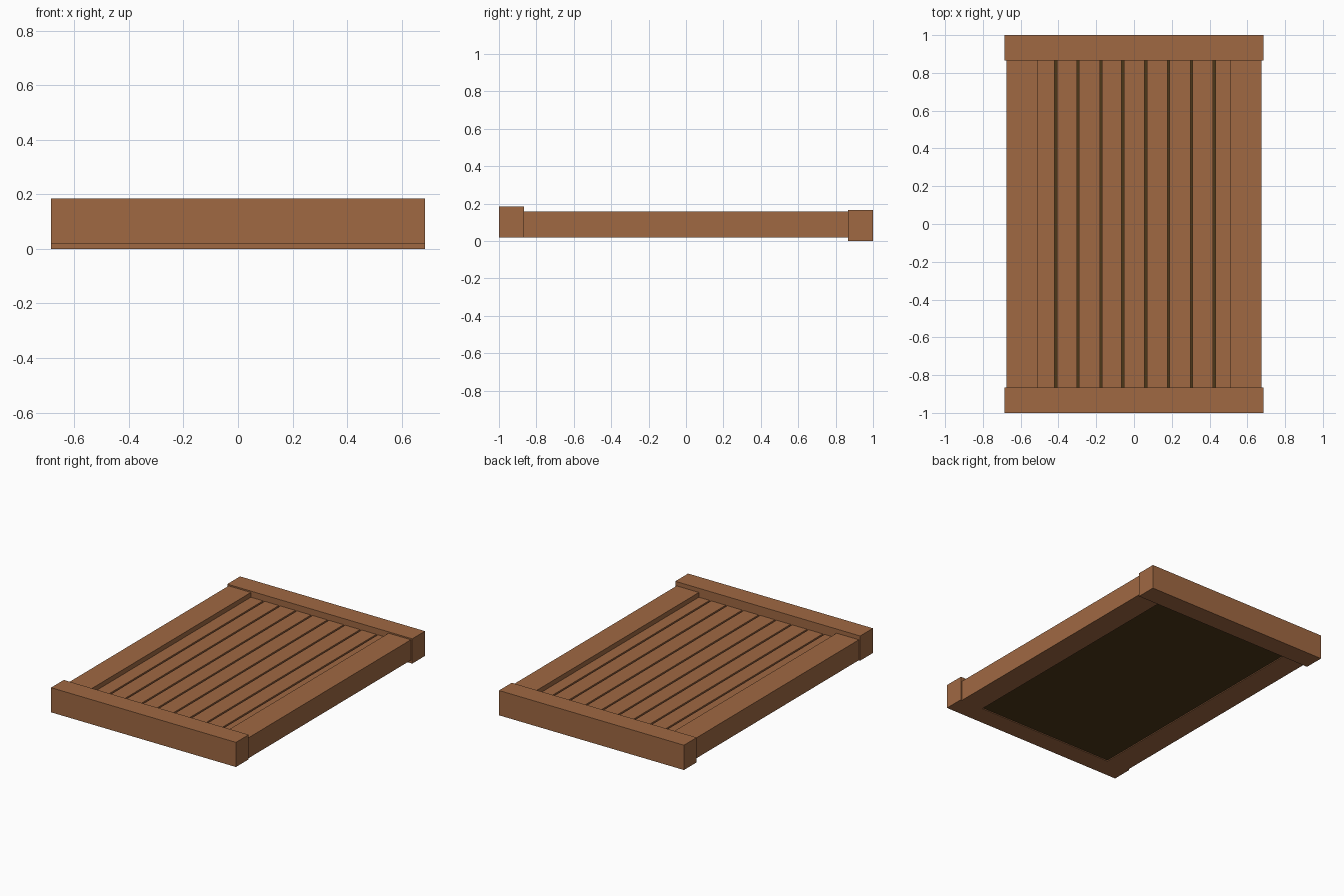
import bpy

if "Cube" in bpy.data.objects:
    bpy.data.objects.remove(bpy.data.objects["Cube"])


def material(name, rgb):
    m = bpy.data.materials.new(name)
    m.diffuse_color = (*rgb, 1.0)
    m.use_nodes = True
    m.node_tree.nodes["Principled BSDF"].inputs["Base Color"].default_value = m.diffuse_color
    return m


wood = material("warm wood brown", (0.35, 0.14, 0.055))
dark = material("dark underside brown", (0.073, 0.039, 0.0093))


def box(name, x, y, z, mat):
    """Box spanning the (min, max) pairs on each axis."""
    mesh = bpy.data.meshes.new(name)
    verts = [(a, b, c) for a in x for b in y for c in z]
    faces = [(0, 1, 3, 2), (4, 6, 7, 5), (0, 4, 5, 1),
             (2, 3, 7, 6), (0, 2, 6, 4), (1, 5, 7, 3)]
    mesh.from_pydata(verts, [], faces)
    mesh.materials.append(mat)
    ob = bpy.data.objects.new(name, mesh)
    bpy.context.collection.objects.link(ob)
    return ob


END = 0.865      # inner face of the end rails
INNER = 0.51     # inner face of the side rails

# End rails: the front one sits slightly higher than the back one
box("front_rail", (-0.685, 0.685), (-1.0, -END), (0.02, 0.185), wood)
box("back_rail", (-0.685, 0.685), (END, 1.0), (0.0, 0.166), wood)

# Side rails
for name, s in (("left_rail", -1), ("right_rail", 1)):
    box(name, tuple(sorted((s * INNER, s * 0.675))), (-END, END), (0.02, 0.157), wood)

# Dark backing panel, slightly recessed from below
box("backing_panel", (-INNER, INNER), (-END, END), (0.026, 0.10), dark)

# Slats separated by narrow grooves
GAP = 0.006
grooves = [-0.414, -0.297, -0.175, -0.059, 0.062, 0.183, 0.305, 0.425]
edges = [-INNER - GAP] + grooves + [INNER + GAP]
for i, (a, b) in enumerate(zip(edges, edges[1:])):
    box(f"slat_{i + 1}", (a + GAP, b - GAP), (-END, END), (0.10, 0.125), wood)
